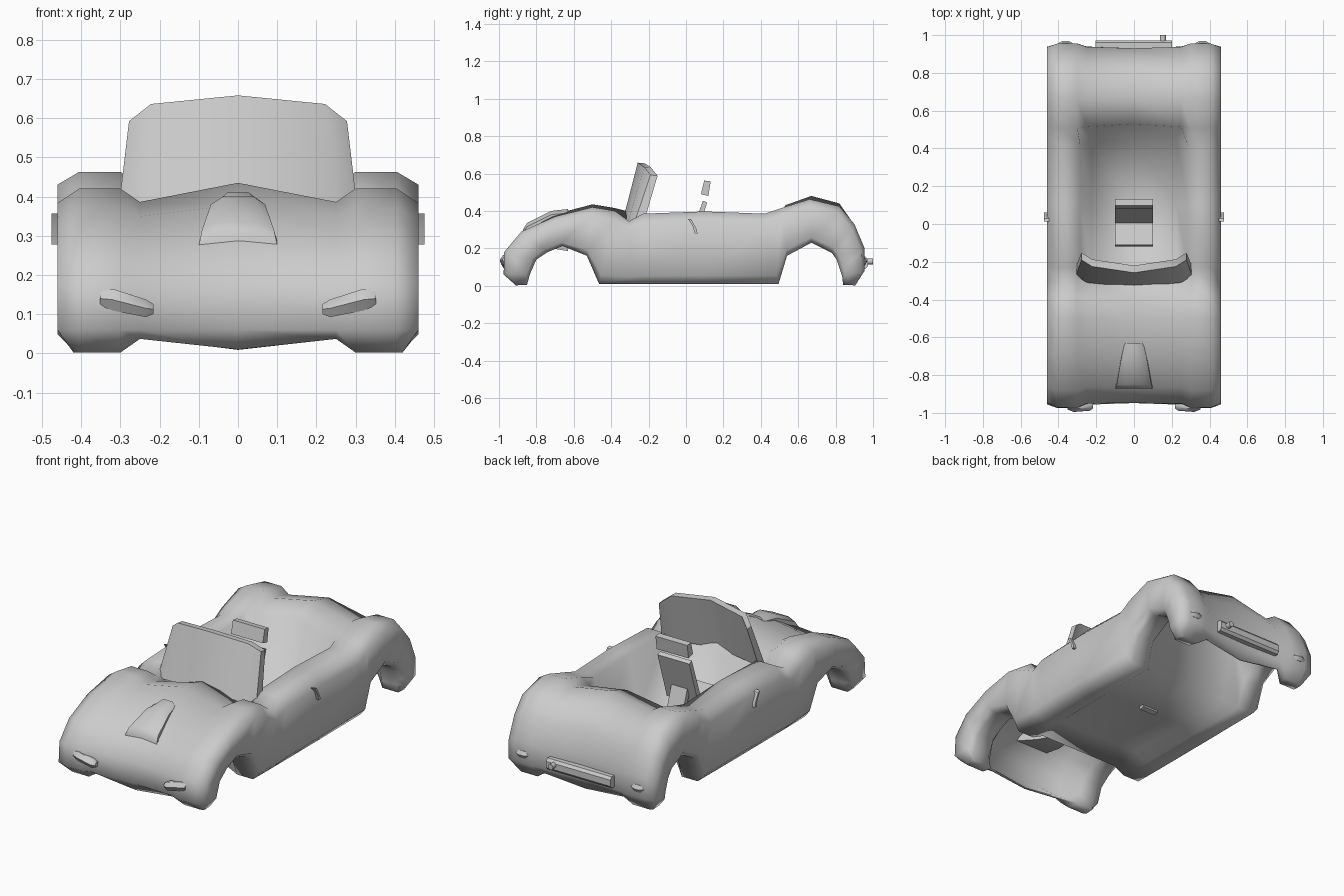
import bpy, bmesh, math
from mathutils import Vector

if "Cube" in bpy.data.objects:
    bpy.data.objects.remove(bpy.data.objects["Cube"])


def loft(name, rings, angle=50, bridge=0):
    """Skin equal-length rings; cap ends with an n-gon, or quads pairing k with bridge-k."""
    bm = bmesh.new()
    vs = [[bm.verts.new(p) for p in r] for r in rings]
    n = len(rings[0])
    for a, b in zip(vs, vs[1:]):
        for i in range(n):
            j = (i + 1) % n
            bm.faces.new((a[i], a[j], b[j], b[i]))
    for r in (vs[0], vs[-1]):
        if bridge:
            h = bridge // 2
            for k in range(-h, h):
                bm.faces.new([r[i % n] for i in (k, k + 1, bridge - k - 1, bridge - k)])
        else:
            bm.faces.new(r)
    bmesh.ops.recalc_face_normals(bm, faces=bm.faces)
    me = bpy.data.meshes.new(name)
    bm.to_mesh(me)
    bm.free()
    ob = bpy.data.objects.new(name, me)
    bpy.context.collection.objects.link(ob)
    bpy.context.view_layer.objects.active = ob
    bpy.ops.object.select_all(action='DESELECT')
    ob.select_set(True)
    bpy.ops.object.shade_smooth_by_angle(angle=math.radians(angle))
    return ob


def extrude(name, profile, x0, x1):
    """Extrude a (y, z) profile across x."""
    return loft(name, [[(x, y, z) for y, z in profile] for x in (x0, x1)], 30)


# Body: per row the fender crest, the arch/sill edge, the centre line, the type
rows = [
    ((-.91, .002), (-.85, .005), (-.92, .01), 'end'),
    ((-.975, .06), (-.835, .06), (-.948, .06), 'top'),
    ((-.972, .18), (-.80, .14), (-.948, .18), 'top'),
    ((-.88, .29), (-.74, .18), (-.87, .29), 'top'),
    ((-.70, .37), (-.66, .212), (-.71, .38), 'top'),
    ((-.50, .42), (-.53, .16), (-.50, .435), 'top'),
    ((-.38, .40), (-.465, .01), (-.38, .415), 'cowl'),
    ((-.305, .345), (-.28, .008), (-.26, .385), 'cowl'),
    ((-.23, .385), (-.20, .008), (-.23, .065), 'pit'),
    ((.10, .397), (.10, .008), (.10, .06), 'pit'),
    ((.42, .385), (.495, .01), (.44, .065), 'pit'),
    ((.51, .415), (.54, .16), (.53, .43), 'top'),
    ((.66, .463), (.67, .23), (.67, .48), 'top'),
    ((.82, .425), (.78, .175), (.82, .44), 'top'),
    ((.90, .33), (.805, .14), (.89, .34), 'top'),
    ((.955, .20), (.825, .08), (.93, .20), 'top'),
    ((.955, .08), (.835, .05), (.93, .08), 'top'),
    ((.905, .002), (.84, .005), (.90, .01), 'end'),
]
rings = []
for crest, arch, mid, kind in rows:
    c, a, m = Vector(crest), Vector(arch), Vector(mid)
    wide = .42 if kind == 'end' else .46
    pit, end = kind == 'pit', kind == 'end'
    # recessed underside: thin skin below bonnet and boot, raised floor
    if pit:
        under = Vector((m.x, m.y - .012))
        valley = Vector((m.x, m.y + .02))
    elif kind == 'cowl':
        under = Vector((a.x, .045))
        valley = c.lerp(a, .10)
    elif end:
        valley = c + Vector((-.01 if c.x < 0 else .01, .035))
        under = m.lerp(a, .2)
    else:
        valley = c.lerp(a, .13)
        under = m.lerp(a, .22)
    ub = valley + Vector((.015 if c.x < 0 else -.015, .003)) if end else under
    half = [(0, under), (.25, ub), (.32, a), (.42, a), (wide, a.lerp(c, .12)),
            (wide, a.lerp(c, .86)), (.405, c), (.285 if pit else .30, c),
            (.225 if pit else .25, valley), (0, m)]
    ring = [(x, p.x, p.y) for x, p in half]
    ring += [(-x, y, z) for x, y, z in ring[-2:0:-1]]
    rings.append(ring)
loft('body', rings, 85, bridge=9)

# Windscreen: bottom and top of each column, folded at the centre
cols = [((.308, -.275, .34), (.278, -.19, .592)),
        ((.25, -.31, .34), (.222, -.225, .636)),
        ((0, -.335, .36), (0, -.258, .658))]
cols += [tuple((-p[0], p[1], p[2]) for p in c) for c in cols[1::-1]]
loft('windscreen', [[b, t, (t[0], t[1] + .038, t[2] - .004), (b[0], b[1] + .05, b[2])]
                    for b, t in cols], 40)

# Bonnet scoop, sections along y: half width, bottom, top
loft('bonnet_scoop', [[(-w, y, b), (w, y, b), (w * .9, y, t - .02), (w * .5, y, t),
                       (-w * .5, y, t), (-w * .9, y, t - .02)]
                      for y, w, b, t in [(-.872, .11, .25, .30), (-.85, .102, .24, .335),
                                         (-.72, .077, .20, .40), (-.63, .055, .185, .41)]])

# Seat
extrude('seat_base', [(-.12, .20), (0, .16), (.03, .20), (-.11, .24)], -.1, .1)
extrude('seat_back', [(0, .19), (.09, .455), (.113, .445), (.03, .18)], -.1, .1)
extrude('headrest', [(.08, .49), (.097, .562), (.132, .558), (.12, .48)], -.1, .1)
extrude('seat_post', [(.11, .03), (.035, .26), (.06, .27), (.14, .035)], -.05, .05)

# Lamps and door handles, mirrored
for side, s in (('left', -1), ('right', 1)):
    loft('headlight_' + side,
         [[(s * x, -.96 + r * 1.1 * math.cos(k * math.pi / 3), z + r * math.sin(k * math.pi / 3))
           for k in range(6)]
          for x, z, r in [(.216, .113, .015), (.235, .115, .026),
                          (.32, .137, .032), (.352, .140, .02)]])
    loft('tail_light_' + side,
         [[(s * x, .945 + r * math.cos(k * math.pi / 3), .13 + r * math.sin(k * math.pi / 3))
           for k in range(6)]
          for x, r in [(.325, .012), (.345, .024), (.38, .024), (.40, .012)]])
    extrude('door_handle_' + side, [(.012, .357), (.03, .352), (.058, .30), (.062, .278),
                                    (.048, .278), (.035, .32)], s * .45, s * .476)

# Rear bar and exhaust tip
extrude('rear_bar', [(.90, .09), (.96, .09), (.972, .105), (.972, .14), (.96, .155), (.90, .155)],
        -.205, .20)
loft('exhaust_tip', [[(.153 + .016 * math.cos(k * math.pi / 5), y,
                       .13 + .016 * math.sin(k * math.pi / 5)) for k in range(10)]
                     for y in (.93, 1.0)], 40)
